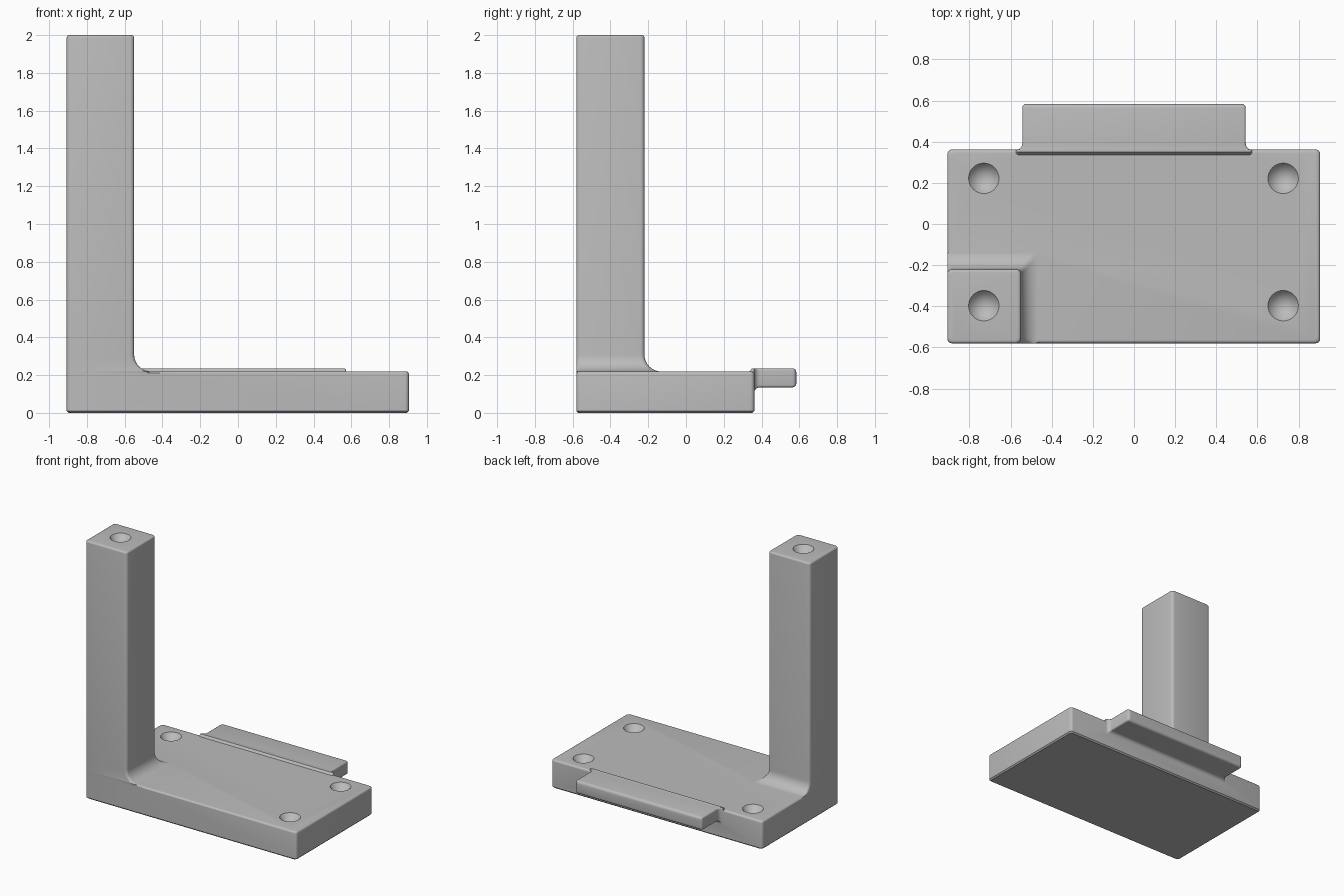
import bpy, bmesh
from math import sin, cos, pi

cube = bpy.data.objects.get("Cube")
if cube:
    bpy.data.objects.remove(cube, do_unlink=True)

grey = bpy.data.materials.new("plain grey")
grey.use_nodes = True
colour = (0.5, 0.5, 0.5, 1)
grey.diffuse_color = colour
grey.node_tree.nodes["Principled BSDF"].inputs["Base Color"].default_value = colour


def rounded_rect(a0, a1, b0, b1, r, steps=4):
    """Counter-clockwise outline with rounded corners."""
    corners = [(a1 - r, b1 - r), (a0 + r, b1 - r), (a0 + r, b0 + r), (a1 - r, b0 + r)]
    return [(ca + r * cos(q), cb + r * sin(q))
            for k, (ca, cb) in enumerate(corners)
            for q in [(k + i / steps) * pi / 2 for i in range(steps + 1)]]


def loft(name, sections, place):
    """Skin a list of (outline, position) into a closed solid."""
    bm = bmesh.new()
    rings = [[bm.verts.new(place(a, b, t)) for a, b in outline] for outline, t in sections]
    for lo, hi in zip(rings, rings[1:]):
        for i in range(len(lo)):
            j = (i + 1) % len(lo)
            bm.faces.new((lo[i], lo[j], hi[j], hi[i]))
    bm.faces.new(rings[0][::-1])
    bm.faces.new(rings[-1])
    bmesh.ops.recalc_face_normals(bm, faces=bm.faces)
    mesh = bpy.data.meshes.new(name)
    bm.to_mesh(mesh)
    bm.free()
    mesh.materials.append(grey)
    obj = bpy.data.objects.new(name, mesh)
    bpy.context.collection.objects.link(obj)
    return obj


def upright(a, b, t):
    return (a, b, t)


def backward(a, b, t):
    return (a, t, b)


def end_round(box, end, r, corner):
    """Sections that round off the far end of a box."""
    a0, a1, b0, b1 = box
    out = []
    for i in range(5):
        q = i / 4 * pi / 2
        d = r * (1 - cos(q))
        out.append((rounded_rect(a0 + d, a1 - d, b0 + d, b1 - d, corner), end - r * (1 - sin(q))))
    return out


def combine(target, tool, operation):
    mod = target.modifiers.new(operation.lower(), 'BOOLEAN')
    mod.operation, mod.solver, mod.object = operation, 'EXACT', tool
    bpy.context.view_layer.objects.active = target
    bpy.ops.object.modifier_apply(modifier=mod.name)
    bpy.data.objects.remove(tool, do_unlink=True)


X0, X1, Y0, Y1, TOP = -0.907, 0.905, -0.58, 0.362, 0.22
PX, PY = -0.55, -0.22
R = 0.022

# Base plate with eased edges
chamfer = 0.01
base = loft("base_and_post", [
    (rounded_rect(X0 + chamfer, X1 - chamfer, Y0 + chamfer, Y1 - chamfer, R), 0),
    (rounded_rect(X0, X1, Y0, Y1, R), chamfer)]
    + end_round((X0, X1, Y0, Y1), TOP, 0.016, R), upright)

# Post, flaring into the plate on its two inner sides
flare = 0.09
sections = [(rounded_rect(X0, PX, Y0, PY, R), 0.05), (rounded_rect(X0, PX, Y0, PY, R), 0.15)]
for i in range(9):
    q = i / 8 * pi / 2
    d = flare * (1 - sin(q))
    sections.append((rounded_rect(X0, PX + d, Y0, PY + d, R), TOP - 0.001 + flare * (1 - cos(q))))
sections += end_round((X0, PX, Y0, PY), 2.0, 0.014, R)
post = loft("post", sections, upright)

# Rear lip, flaring at its root below and at both ends
LX, LOW, HIGH, fillet = 0.543, 0.135, 0.236, 0.03
sections = [(rounded_rect(-LX - fillet, LX + fillet, LOW - fillet, 0.215, 0.012), 0.332),
            (rounded_rect(-LX - fillet, LX + fillet, LOW - fillet, HIGH, 0.012), 0.35)]
for i in range(6):
    q = i / 5 * pi / 2
    d = fillet * (1 - sin(q))
    sections.append((rounded_rect(-LX - d, LX + d, LOW - d, HIGH, 0.012),
                     Y1 - 0.001 + fillet * (1 - cos(q))))
sections += end_round((-LX, LX, LOW, HIGH), 0.584, 0.02, 0.012)
lip = loft("rear_lip", sections, backward)

combine(base, post, 'UNION')
combine(base, lip, 'UNION')

# Conical holes in the plate corners and the post top
for x, y, z in ((-0.73, 0.222, TOP), (0.725, 0.222, TOP), (0.725, -0.397, TOP), (-0.73, -0.397, 2.0)):
    depth, over = 0.1, 0.02
    bpy.ops.mesh.primitive_cone_add(vertices=32, radius1=0, radius2=0.074 * (depth + over) / depth,
                                    depth=depth + over, location=(x, y, z + over - (depth + over) / 2))
    cutter = bpy.context.object
    cutter.name = "hole_cutter"
    cutter.hide_render = True
    cutter.data.materials.append(grey)
    combine(base, cutter, 'DIFFERENCE')

bpy.ops.object.select_all(action='DESELECT')
base.select_set(True)
bpy.context.view_layer.objects.active = base
bpy.ops.object.shade_smooth_by_angle(angle=0.6)
